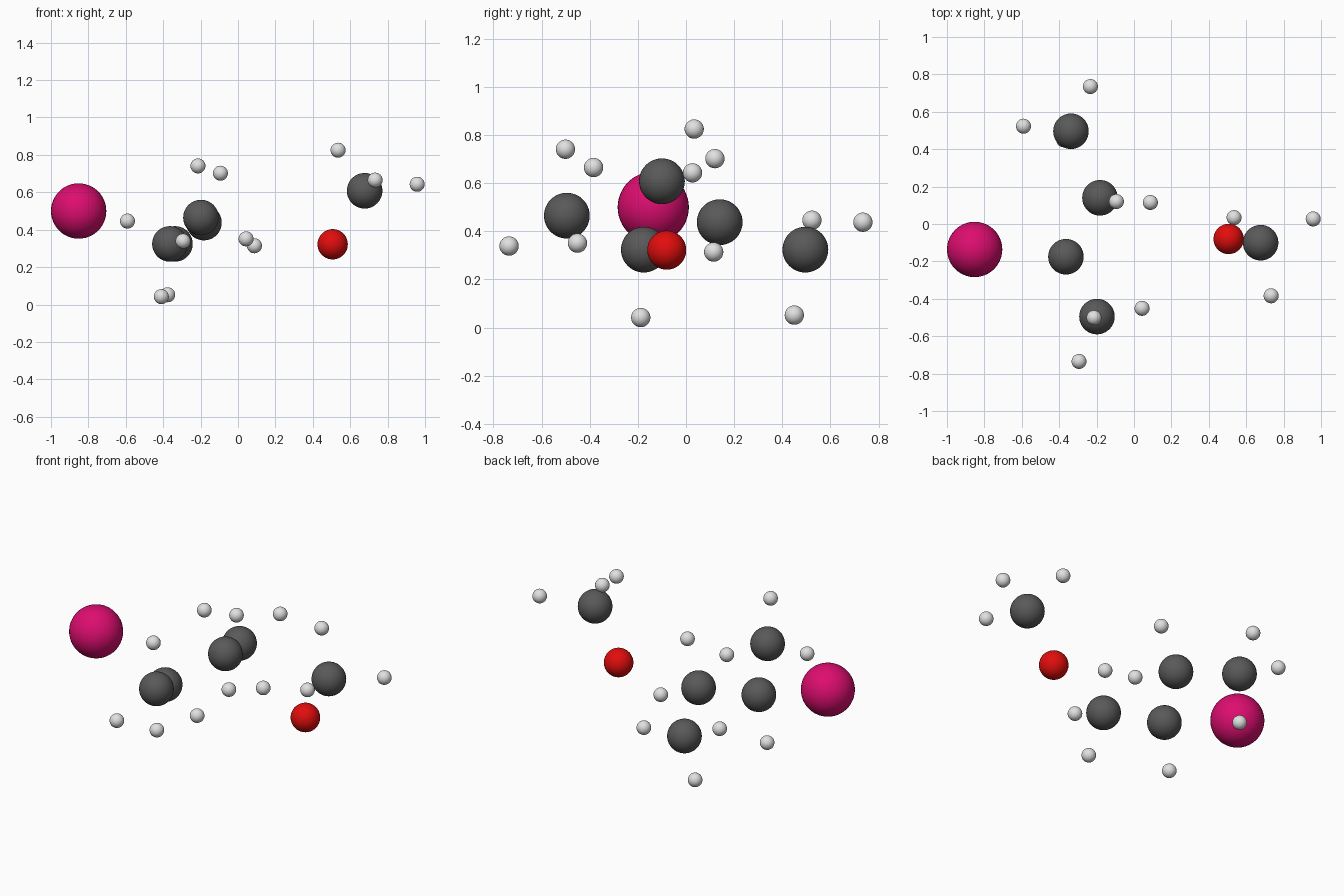
import bpy

# Remove the default cube if present
cube = bpy.data.objects.get("Cube")
if cube:
    bpy.data.objects.remove(cube, do_unlink=True)


def make_material(name, colour):
    """Create one plain flat-colour material."""
    material = bpy.data.materials.new(name)
    material.use_nodes = True
    material.diffuse_color = (*colour, 1)
    shader = material.node_tree.nodes["Principled BSDF"]
    shader.inputs["Base Color"].default_value = (*colour, 1)
    return material


def make_atoms(name, material, radius, centres):
    """Place a set of smooth balls that share one mesh."""
    bpy.ops.mesh.primitive_uv_sphere_add(segments=40, ring_count=24, radius=radius)
    first = bpy.context.object
    first.data.name = name + "_ball"
    first.data.materials.append(material)
    bpy.ops.object.shade_smooth()
    for index, centre in enumerate(centres):
        atom = first if index == 0 else first.copy()
        if atom is not first:
            bpy.context.collection.objects.link(atom)
        atom.name = f"{name}_{index + 1}"
        atom.location = centre


magenta = make_material("magenta", (0.72, 0.004, 0.16))
red = make_material("red", (0.75, 0.004, 0.004))
charcoal = make_material("charcoal", (0.1, 0.1, 0.1))
pale_grey = make_material("pale_grey", (0.75, 0.75, 0.75))

# Single large and medium atoms
make_atoms("large_magenta_atom", magenta, 0.148, [(-0.852, -0.136, 0.5)])
make_atoms("red_atom", red, 0.081, [(0.506, -0.08, 0.322)])

# Carbon atoms: the chain of four, then the separate one beside the red atom
make_atoms("carbon_atom", charcoal, 0.095, [
    (-0.337, 0.496, 0.324),
    (-0.182, 0.14, 0.438),
    (-0.364, -0.175, 0.324),
    (-0.198, -0.495, 0.465),
    (0.677, -0.1, 0.608),
])

# Hydrogen atoms, grouped around their carbons
make_atoms("hydrogen_atom", pale_grey, 0.04, [
    # around the rear end of the chain
    (-0.233, 0.735, 0.438), (-0.591, 0.523, 0.446), (-0.376, 0.45, 0.052),
    # around the middle of the chain
    (-0.094, 0.12, 0.702), (0.088, 0.115, 0.314), (-0.41, -0.188, 0.042),
    # around the front end of the chain
    (0.043, -0.451, 0.351), (-0.214, -0.501, 0.741), (-0.294, -0.735, 0.339),
    # around the separate carbon
    (0.535, 0.034, 0.825), (0.958, 0.027, 0.643), (0.733, -0.384, 0.665),
])
